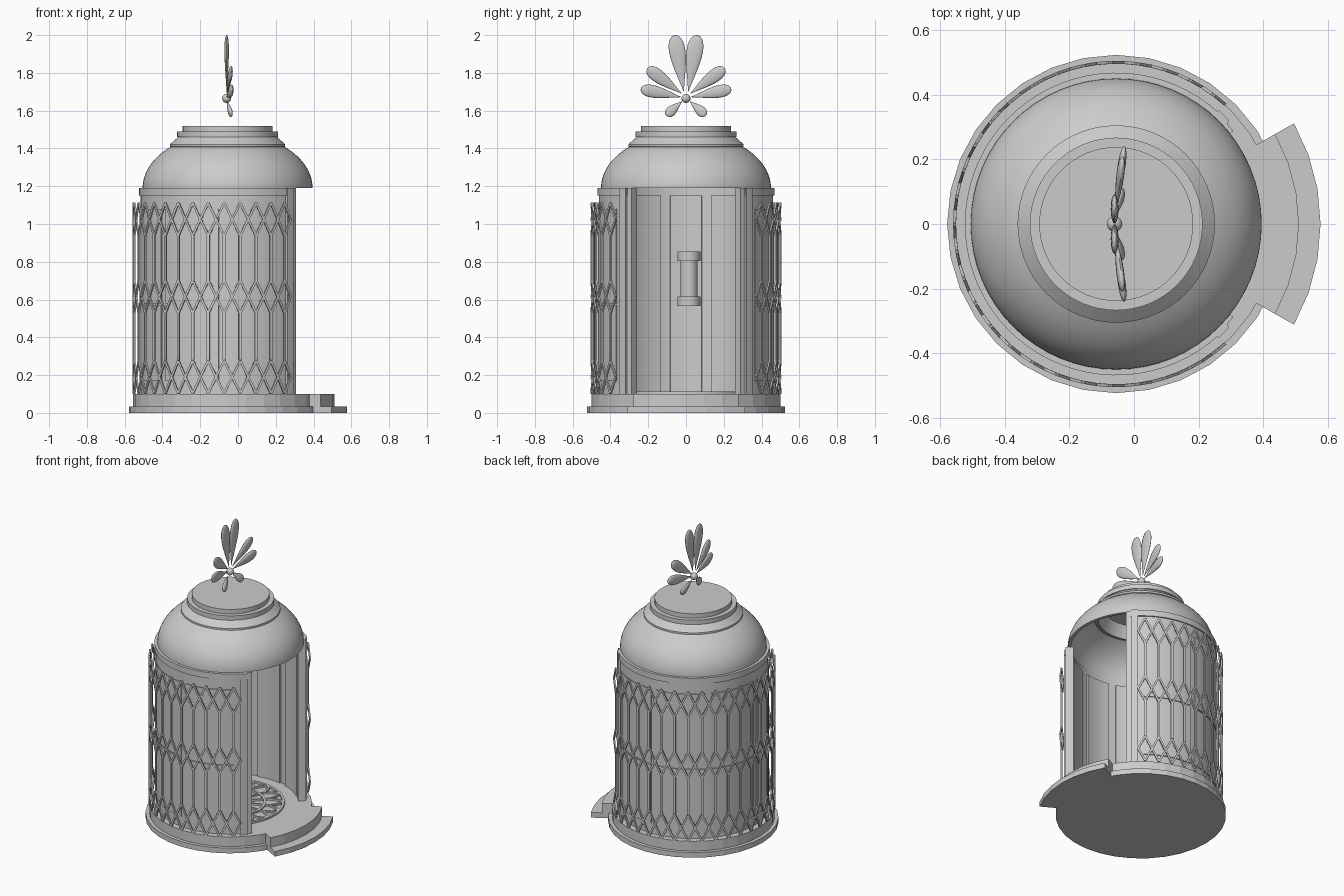
import bpy, bmesh, math
from mathutils import Vector, Matrix

if "Cube" in bpy.data.objects:
    bpy.data.objects.remove(bpy.data.objects["Cube"])

CX = -0.055          # axis of the round booth
rad = math.radians


def finish(bm, name, smooth=None):
    bmesh.ops.remove_doubles(bm, verts=bm.verts, dist=1e-5)
    bmesh.ops.recalc_face_normals(bm, faces=bm.faces)
    me = bpy.data.meshes.new(name)
    bm.to_mesh(me)
    bm.free()
    ob = bpy.data.objects.new(name, me)
    bpy.context.collection.objects.link(ob)
    if smooth:
        bpy.ops.object.select_all(action='DESELECT')
        ob.select_set(True)
        bpy.context.view_layer.objects.active = ob
        bpy.ops.object.shade_smooth_by_angle(angle=rad(smooth))
    return ob


def pol(r, a, z):
    return Vector((CX + r * math.cos(rad(a)), r * math.sin(rad(a)), z))


def lathe(bm, prof, a0=0, a1=360, n=32):
    """Sweep a closed (r, z) profile around the axis, capping partial sweeps."""
    full = abs(a1 - a0) >= 360
    rings = []
    for i in range(n if full else n + 1):
        a = a0 + (a1 - a0) * i / n
        rings.append([bm.verts.new(pol(r, a, z)) for r, z in prof])
    m = len(prof)
    for i in range(n):
        p, q = rings[i], rings[(i + 1) % len(rings)]
        for j in range(m):
            k = (j + 1) % m
            if prof[j][0] == 0 and prof[k][0] == 0:
                continue
            if prof[j][0] == 0:
                bm.faces.new((p[j], q[k], p[k]))
            elif prof[k][0] == 0:
                bm.faces.new((p[j], q[j], p[k]))
            else:
                bm.faces.new((p[j], q[j], q[k], p[k]))
    if not full:
        bm.faces.new(rings[0])
        bm.faces.new(rings[-1][::-1])


def rect(r0, r1, z0, z1):
    return [(r0, z0), (r1, z0), (r1, z1), (r0, z1)]


def turned(name, prof, a0=0, a1=360, n=32, smooth=30):
    bm = bmesh.new()
    lathe(bm, prof, a0, a1, n)
    return finish(bm, name, smooth)


def bar(bm, p, q, out, w, t):
    """Flat strip from p to q; out is its facing direction."""
    d = (q - p).normalized()
    out = (out - d * out.dot(d)).normalized()
    s = d.cross(out) * w / 2
    o = out * t / 2
    v = [bm.verts.new(e + c) for e in (p, q) for c in (s + o, s - o, -s - o, -s + o)]
    for f in ((0, 1, 2, 3), (7, 6, 5, 4), (0, 4, 5, 1), (1, 5, 6, 2), (2, 6, 7, 3), (3, 7, 4, 0)):
        bm.faces.new([v[i] for i in f])


# round two-tier base and the curved entrance step
turned("base_lower", [(0, 0), (0.523, 0), (0.523, 0.035), (0, 0.035)], smooth=None)
turned("base_upper", [(0, 0.035), (0.5, 0.035), (0.5, 0.10), (0, 0.10)], smooth=None)
turned("step_lower", rect(0.42, 0.632, 0, 0.035), -29.5, 29.5, 6, None)
turned("step_upper", rect(0.42, 0.565, 0.035, 0.10), -29.5, 29.5, 6, None)

# curved wall with open doorway towards +x, and its top rim
turned("wall", rect(0.425, 0.46, 0.10, 1.19), 42, 318, 56)
turned("wall_rim", rect(0.44, 0.468, 1.15, 1.19), 42, 318, 56)

# door jambs
for s, side in ((1, "left"), (-1, "right")):
    turned("door_jamb_" + side, rect(0.415, 0.462, 0.10, 1.19), s * 38.5, s * 42.5, 2, None)
    turned("door_trim_" + side, rect(0.425, 0.474, 0.10, 1.19), s * 42.5, s * 48, 2, None)

# raised outside panels in two heights
bm = bmesh.new()
for i in range(6):
    a = 52 + i * 43.3
    for z0, z1 in ((0.17, 0.57), (0.58, 1.08)):
        lathe(bm, rect(0.455, 0.466, z0, z1), a, a + 39, 8)
finish(bm, "outer_panels", 30)

# tall inside panels
bm = bmesh.new()
for c in range(60, 301, 30):
    lathe(bm, rect(0.415, 0.43, 0.10, 1.15), c - 11.5, c + 11.5, 6)
finish(bm, "inner_panels", 30)

# wrap-around folding lattice: diamond rows joined by upright bars
bm = bmesh.new()
R, N = 0.5, 27
A0, A1 = 53, 307
step = (A1 - A0) / (N - 1)
for i in range(N):
    a = A0 + i * step
    out = pol(1, a, 0) - pol(0, a, 0)
    for z0, z1 in ((0.28, 0.53), (0.70, 0.94)):
        bar(bm, pol(R, a, z0), pol(R, a, z1), out, 0.015, 0.009)
    for z in (0.19, 0.615, 1.025):
        for sa in (-1, 1):
            for sz in (-1, 1):
                bar(bm, pol(R, a, z + sz * 0.087), pol(R, a + sa * step / 2, z),
                    out, 0.012, 0.009)
finish(bm, "lattice_gate")

# hollow dome
outer, inner = [], []
for i in range(15):
    t = rad(48.5 * i / 14)
    outer.append((0.45 * math.cos(t), 1.19 + 0.295 * math.sin(t)))
    inner.append((0.43 * math.cos(t), 1.19 + 0.275 * math.sin(t)))
turned("dome", outer + inner[::-1], n=64)

# stepped roof cap, hollow underneath
turned("roof_cap", [(0, 1.52), (0.238, 1.52), (0.238, 1.49), (0.267, 1.49), (0.267, 1.46),
                    (0.262, 1.46), (0.305, 1.422), (0.305, 1.41), (0.26, 1.39),
                    (0.225, 1.47), (0, 1.47)], n=64)

# floor rosette: rings, spokes and scalloped petals
bm = bmesh.new()
for r in (0.07, 0.21, 0.325):
    lathe(bm, rect(r - 0.008, r + 0.008, 0.10, 0.112), n=48)
up = Vector((0, 0, 1))
for i in range(16):
    a = i * 22.5
    bar(bm, pol(0.07, a, 0.106), pol(0.24, a, 0.106), up, 0.012, 0.012)
    pts = [pol(0.24 + 0.075 * math.sin(math.pi * k / 6), a + 22.5 * k / 6, 0.106) for k in range(7)]
    for p, q in zip(pts, pts[1:]):
        bar(bm, p, q, up, 0.012, 0.012)
finish(bm, "floor_rosette")

# wall lamp on the inside back wall
bm = bmesh.new()
for r, h, z in ((0.045, 0.28, 0.71), (0.061, 0.05, 0.59), (0.061, 0.05, 0.83)):
    bmesh.ops.create_cone(bm, cap_ends=True, segments=24, radius1=r, radius2=r, depth=h,
                          matrix=Matrix.Translation((-0.42, 0.015, z)))
finish(bm, "wall_lamp", 30)

# petal finial above the roof, a mirrored fan of teardrops
hub = Vector((-0.06, 0, 1.665))
petals = [  # start y, z, tip y, z, tip x offset, width
    (0.012, 1.70, 0.06, 2.0, 0.0, 0.098),
    (0.022, 1.69, 0.205, 1.825, 0.025, 0.08),
    (0.025, 1.672, 0.24, 1.715, 0.03, 0.075),
    (0.02, 1.65, 0.105, 1.575, 0.025, 0.06)]
for k, (y0, z0, y1, z1, dx, w) in enumerate(petals):
    for s, side in ((1, "left"), (-1, "right")):
        a = Vector((hub.x, s * y0, z0))
        b = Vector((hub.x + dx, s * y1, z1))
        L = (b - a).length
        bm = bmesh.new()
        bmesh.ops.create_uvsphere(bm, u_segments=16, v_segments=14, radius=1)
        d = (b - a).normalized()
        e = d.cross(Vector((1, 0, 0))).normalized()
        f = d.cross(e)
        for v in bm.verts:
            x, y, z = v.co
            taper = 0.62 + 0.5 * z        # narrow at the hub, wide at the tip
            v.co = (a + d * L * (z + 1) / 2 + e * x * w / 2 * taper * 1.18
                    + f * y * 0.016 * taper)
        finish(bm, f"petal_{k + 1}_{side}", 60)
bm = bmesh.new()
bmesh.ops.create_uvsphere(bm, u_segments=16, v_segments=10, radius=0.024,
                          matrix=Matrix.Translation(hub))
finish(bm, "petal_hub", 60)
